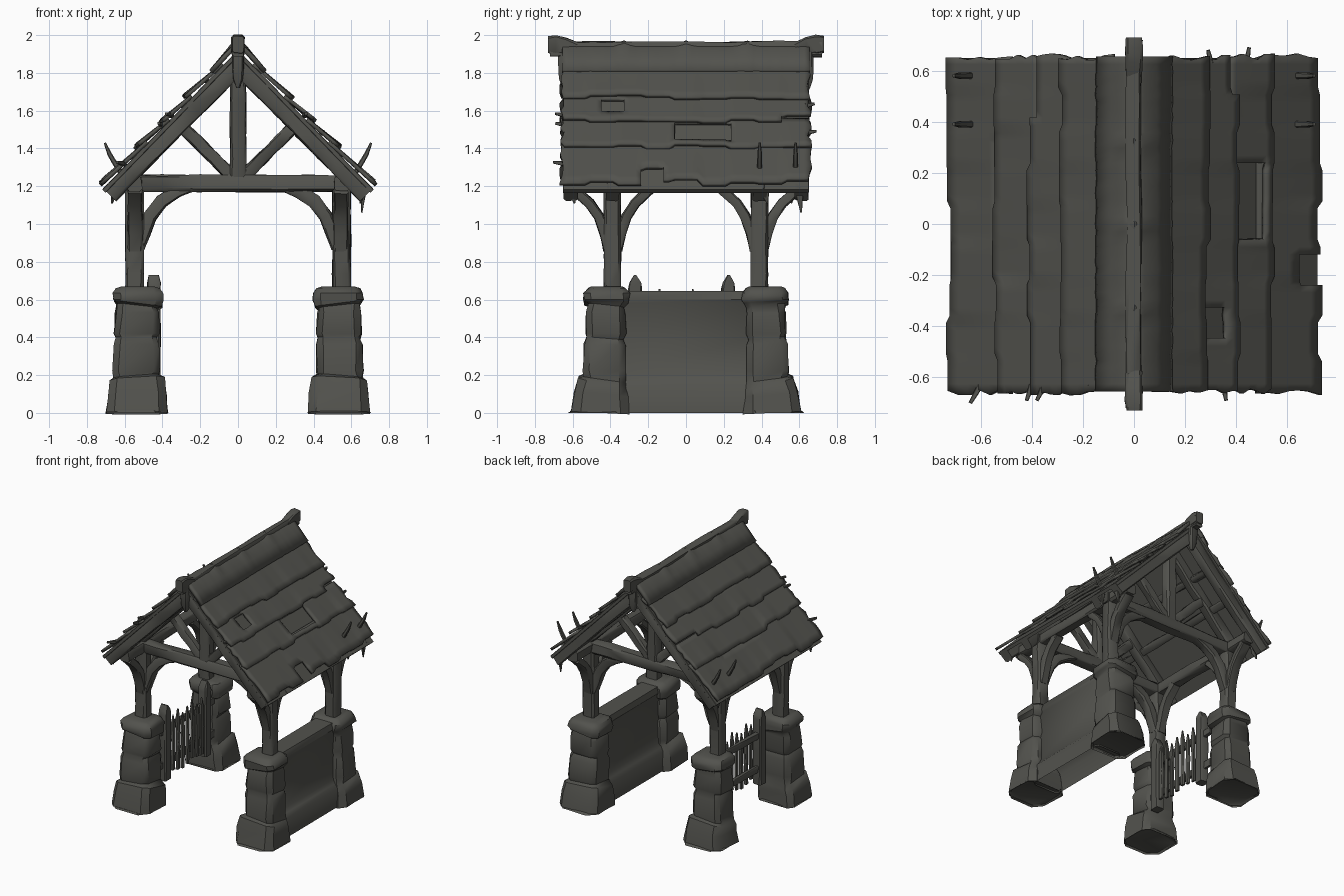
import bpy, bmesh, math, random
from mathutils import Vector as V

if "Cube" in bpy.data.objects:
    bpy.data.objects.remove(bpy.data.objects["Cube"])

random.seed(4)
mat = bpy.data.materials.new("weathered_dark_grey")
mat.diffuse_color = (0.085, 0.085, 0.075, 1)
mat.use_nodes = True
mat.node_tree.nodes["Principled BSDF"].inputs["Base Color"].default_value = mat.diffuse_color


def finish(name, bm, angle=40):
    bmesh.ops.recalc_face_normals(bm, faces=bm.faces)
    me = bpy.data.meshes.new(name)
    bm.to_mesh(me)
    bm.free()
    me.materials.append(mat)
    ob = bpy.data.objects.new(name, me)
    bpy.context.collection.objects.link(ob)
    bpy.ops.object.select_all(action='DESELECT')
    ob.select_set(True)
    bpy.context.view_layer.objects.active = ob
    bpy.ops.object.shade_smooth_by_angle(angle=math.radians(angle))
    return ob


def sweep(name, pts, halves, side, cut=0.25, wobble=0.0, open_start=False):
    """Chamfered rectangular section along a path; halves = (side, other) per point."""
    pts = [V(p) for p in pts]
    if isinstance(halves, tuple):
        halves = [halves] * len(pts)
    bm = bmesh.new()
    rings = []
    for i, p in enumerate(pts):
        t = (pts[min(i + 1, len(pts) - 1)] - pts[max(i - 1, 0)]).normalized()
        w = t.cross(V(side)).normalized()
        u = w.cross(t)
        a, b = halves[i]
        c = min(a, b) * cut
        sec = [(a, b - c), (a - c, b), (c - a, b), (-a, b - c),
               (-a, c - b), (c - a, -b), (a - c, -b), (a, c - b)]
        rings.append([bm.verts.new(p + u * (x + random.uniform(-wobble, wobble))
                                   + w * (y + random.uniform(-wobble, wobble))) for x, y in sec])
    for r, s in zip(rings, rings[1:]):
        for k in range(8):
            bm.faces.new((r[k], r[(k + 1) % 8], s[(k + 1) % 8], s[k]))
    if not open_start:
        bm.faces.new(rings[0])
    bm.faces.new(rings[-1])
    return finish(name, bm)


def beam(name, a, b, halves, side, wobble=0.006, n=6):
    a, b = V(a), V(b)
    return sweep(name, [a.lerp(b, i / n) for i in range(n + 1)], halves, side, 0.3, wobble)


# Stone pillars: z, half x, half y, centre x, centre y
PILLAR = [(0, .165, .15, .535, .455), (.10, .155, .14, .535, .45), (.16, .145, .13, .535, .44),
          (.185, .12, .11, .54, .43), (.22, .122, .113, .54, .432), (.36, .12, .108, .535, .43),
          (.395, .108, .098, .535, .425), (.42, .118, .106, .535, .425), (.53, .113, .102, .535, .425),
          (.56, .108, .098, .535, .422), (.575, .125, .118, .53, .42), (.60, .132, .123, .53, .42),
          (.635, .13, .12, .53, .42), (.66, .112, .10, .53, .42), (.67, .08, .08, .53, .42)]
for sx in (-1, 1):
    for sy in (-1, 1):
        sweep("stone_pillar", [(sx * p[3], sy * p[4], p[0]) for p in PILLAR],
              [(p[1], p[2]) for p in PILLAR], (1, 0, 0), 0.3, 0.006, True)
        # Ragged ground edge
        sweep("ground_skirt", [(sx * .535, sy * .46, 0), (sx * .535, sy * .46, .012)],
              [(.162, .16), (.155, .145)], (1, 0, 0), 0.4, 0.008, True)
        # Timber post with curved braces in three directions
        beam("timber_post", (sx * .548, sy * .39, .64), (sx * .548, sy * .39, 1.22), (.048, .045), (1, 0, 0), .004)
        y, x = sy * .39, sx * .545
        sweep("cross_brace", [(sx * a, y, z) for a, z in
              ((.525, .87), (.50, .95), (.465, 1.04), (.405, 1.12), (.32, 1.175), (.22, 1.20))],
              [(.035, .03)] + [(.035, .035)] * 4 + [(.035, .02)], (0, 1, 0), .3, .003)
        sweep("inner_side_brace", [(x, sy * a, z) for a, z in
              ((.365, .86), (.345, .95), (.315, 1.04), (.27, 1.11), (.19, 1.185))],
              (.035, .026), (1, 0, 0), .3, .003)
        sweep("outer_side_brace", [(x, sy * a, z) for a, z in
              ((.41, .86), (.43, .95), (.46, 1.04), (.51, 1.11), (.59, 1.18))],
              (.038, .026), (1, 0, 0), .3, .003)

# Low stone wall on one side, with a plinth and coping
WALL = [(0, .115), (.14, .105), (.17, .085), (.20, .07), (.40, .065), (.58, .07), (.60, .08), (.645, .07)]
sweep("low_wall", [(.53, 0, z) for z, h in WALL], [(h, .36) for z, h in WALL], (1, 0, 0), .2, .004, True)

# Picket gate on the other side
for y in (-.27, .225):
    sweep("gate_post", [(-.445, y, z) for z in (.15, .4, .66, .69, .73)],
          [(.034, .036)] * 3 + [(.034, .03), (.025, .006)], (1, 0, 0), .25, .003)
for z in (.27, .53):
    beam("gate_rail", (-.445, -.33, z), (-.445, .33, z + .01), (.014, .026), (1, 0, 0), .003)
for i in range(7):
    y = -.20 + i * .059
    top = .60 + .03 * math.sin(i * 2.1)
    sweep("gate_picket", [(-.422, y, .19 + random.uniform(-.02, .02)), (-.42, y + .004, .4),
          (-.422, y, top - .04), (-.422, y, top + .03)],
          [(.009, .014)] * 2 + [(.009, .016), (.004, .003)], (1, 0, 0), .25, .002)


# Roof line height at distance x from the ridge
def roof(x, lift=0):
    return 1.925 - 1.03 * x + lift


# Roof trusses
for y in (-.39, .39):
    beam("tie_beam", (-.60, y, 1.215), (.60, y, 1.215), (.045, .043), (0, 1, 0))
    beam("king_post", (0, y, 1.24), (0, y, 1.86), (.04, .042), (0, 1, 0), .004)
    for s in (-1, 1):
        beam("strut", (s * .03, y, 1.25), (s * .32, y, 1.54), (.03, .032), (0, 1, 0), .004)
for y in (-.61, -.39, .39, .61):
    for s in (-1, 1):
        beam("rafter", (0, y, roof(0, -.085)), (s * .68, y, roof(.68, -.07)), (.036, .045), (0, 1, 0), .005)
for s in (-1, 1):
    beam("wall_plate", (s * .55, -.62, 1.215), (s * .55, .62, 1.215), (.04, .04), (1, 0, 0), .005)
    for x in (.2, .38):
        beam("purlin", (s * x, -.62, roof(x, -.07)), (s * x, .62, roof(x, -.07)), (.025, .025), (1, 0, 1.03 * -s))

# Ridge beam with raised ends and hanging finials
beam("ridge_beam", (0, -.72, 1.925), (0, .72, 1.925), (.03, .04), (1, 0, 0))
for s in (-1, 1):
    sweep("ridge_end", [(0, s * a, z) for a, z in ((.58, 1.93), (.64, 1.945), (.69, 1.95), (.73, 1.95))],
          [(.03, .03), (.032, .042), (.034, .05), (.03, .044)], (1, 0, 0), .3, .003)
    sweep("ridge_finial", [(0, s * .645, z) for z in (1.95, 1.85, 1.77, 1.72)],
          [(.03, .03), (.032, .03), (.026, .025), (.008, .01)], (1, 0, 0), .3, .003)
    # Under-boarding
    sweep("roof_deck", [(s * x, 0, roof(x, -.02)) for x in (0, .35, .71)], (.65, .012), (0, 1, 0), .2)

# Overlapping board courses: inner x, outer x
COURSES = [(.08, .285), (.245, .405), (.365, .535), (.48, .72)]
# Gaps left by missing boards: side, course, y range, range across the course
GAPS = [(1, 1, -.45, -.33, .1, .6), (1, 2, -.05, .23, .2, .8), (1, 3, -.23, -.13, .65, 1),
        (-1, 3, -.12, .32, 0, .12), (1, 1, .50, .66, .8, 1), (-1, 1, .42, .66, .8, 1)]
NY, NS = 44, 6
for s in (-1, 1):
    for c, (x0, x1) in enumerate(COURSES):
        bm = bmesh.new()
        grid, drift = [], 0.0
        for j in range(NY + 1):
            y = -.655 + 1.31 * j / NY
            if j % 5 == 0:
                drift = random.uniform(-.012, .012)
                bump = random.uniform(-.008, .010)
            row = []
            for k in range(NS + 1):
                f = k / NS
                x = x0 + (x1 - x0) * f + drift * f * f
                end = random.uniform(-.015, .012) if j in (0, NY) else 0
                row.append(bm.verts.new((s * x, y + end, roof(x, .004 + (.034 + bump) * f))))
            grid.append(row)
        for j in range(NY):
            for k in range(NS):
                y, f = -.655 + 1.31 * (j + .5) / NY, (k + .5) / NS
                if any(g[0] == s and g[1] == c and g[2] < y < g[3] and g[4] < f < g[5] for g in GAPS):
                    continue
                bm.faces.new((grid[j][k], grid[j + 1][k], grid[j + 1][k + 1], grid[j][k + 1]))
        bmesh.ops.delete(bm, geom=[v for v in bm.verts if not v.link_faces], context='VERTS')
        ob = finish("roof_boards", bm, 30)
        ob.modifiers.new("thickness", 'SOLIDIFY').thickness = .02
        ob.modifiers["thickness"].offset = 0

# Ridge capping folded over the top, with low knuckles
bm = bmesh.new()
prof = [(-.15, 1.815), (-.09, 1.885), (-.04, 1.935), (0, 1.95), (.04, 1.935), (.09, 1.885), (.15, 1.815)]
rows = []
for j in range(45):
    y = -.655 + 1.31 * j / 44
    knuckle = sum(.022 * math.exp(-((y - q) / .035) ** 2) for q in (-.33, 0, .32))
    rows.append([bm.verts.new((x + random.uniform(-.003, .003), y,
                 z + knuckle * max(0, 1 - abs(x) / .1))) for x, z in prof])
for a, b in zip(rows, rows[1:]):
    for k in range(len(prof) - 1):
        bm.faces.new((a[k], a[k + 1], b[k + 1], b[k]))
ob = finish("ridge_cap", bm, 50)
ob.modifiers.new("thickness", 'SOLIDIFY').thickness = .025

# Twigs poking out of the lower roof
for s in (-1, 1):
    for y in (.39, .58):
        sweep("twig", [(s * .62, y, 1.27), (s * .66, y, 1.335), (s * .68, y, 1.37), (s * .705, y, 1.43)],
              [(.014, .014), (.013, .013), (.012, .012), (.006, .006)], (0, 1, 0), .4)
# Splinters past the gable ends and under the eaves
for x, y, dx, dy in ((-.60, -.63, -.04, -.07), (-.40, -.63, -.02, -.06), (-.35, -.63, -.03, -.06),
                     (.35, -.63, .01, -.06), (.30, .63, -.01, .05), (.44, .63, .01, .06), (-.17, -.63, .01, -.02)):
    sweep("splinter", [(x, y, roof(x * (1 if x > 0 else -1), .01)),
          (x + dx, y + dy, roof(abs(x), .02))], [(.014, .012), (.007, .007)], (0, 0, 1))
for x, y in ((.665, .60), (.655, -.60), (-.655, -.60), (.66, .42), (-.66, .55)):
    sweep("eave_shard", [(x, y, 1.22), (x, y, 1.16), (x - .01, y + .01, 1.06 if y == .60 else 1.11)],
          [(.018, .03), (.012, .02), (.003, .004)], (1, 0, 0))
